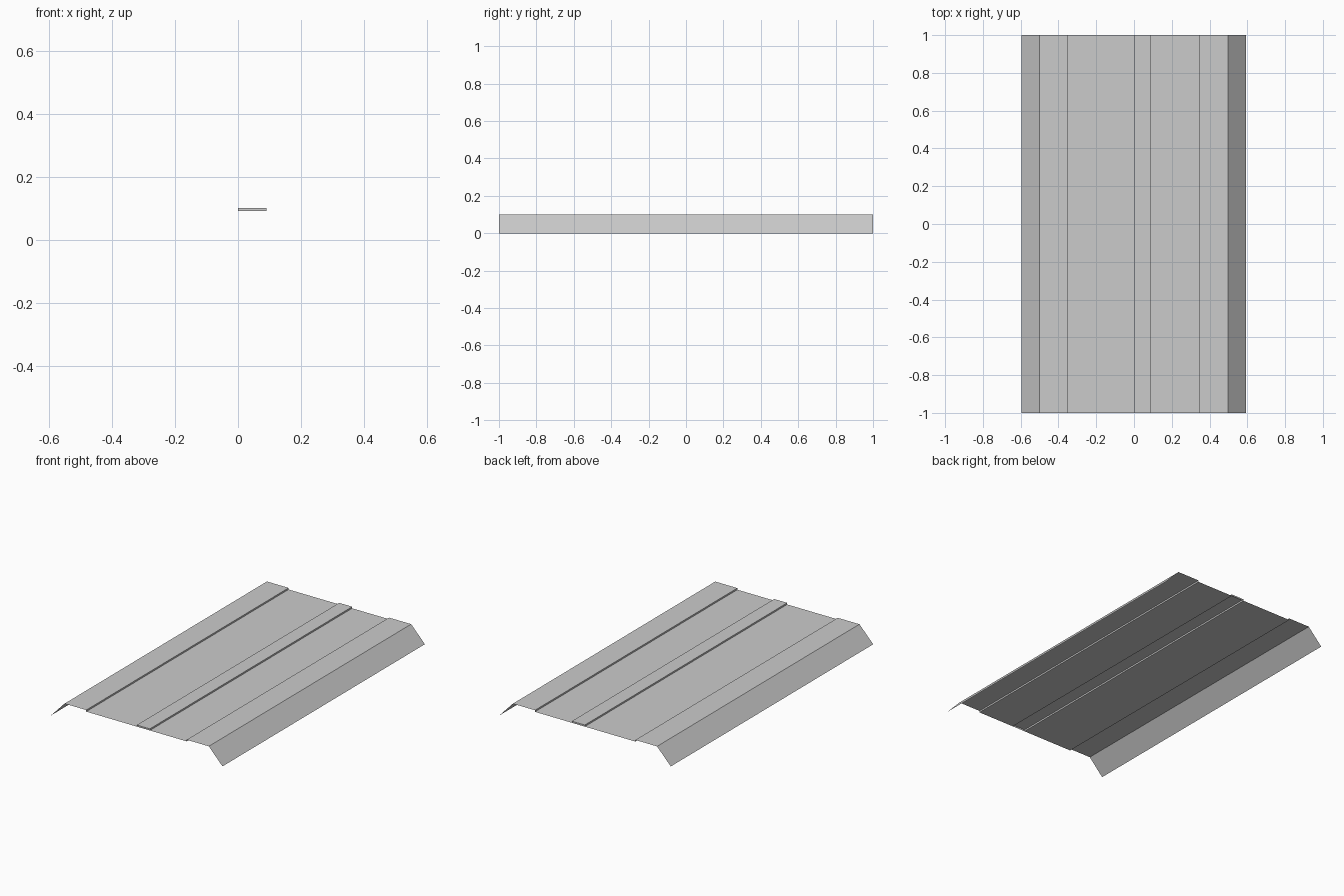
import bpy
import bmesh

if "Cube" in bpy.data.objects:
    bpy.data.objects.remove(bpy.data.objects["Cube"])

HALF_LENGTH = 1.0
TOP, PAN = 0.10, 0.09      # raised and recessed levels
RIB = (0.0, 0.09)          # raised rib, slightly right of the centre


def extruded_sheet(name, profile, capped=False):
    """Sweep an open x-z profile along y as a thin sheet."""
    bm = bmesh.new()
    front = [bm.verts.new((x, -HALF_LENGTH, z)) for x, z in profile]
    back = [bm.verts.new((x, HALF_LENGTH, z)) for x, z in profile]
    for i in range(len(profile) - 1):
        bm.faces.new((front[i], front[i + 1], back[i + 1], back[i]))
    if capped:
        bm.faces.new(front[::-1])
        bm.faces.new(back)
    mesh = bpy.data.meshes.new(name)
    bm.to_mesh(mesh)
    bm.free()
    obj = bpy.data.objects.new(name, mesh)
    bpy.context.collection.objects.link(obj)
    return obj


# Sloped flange, raised margin, step and recessed pan on each side of the rib
left = [(-0.595, 0), (-0.5, TOP), (-0.35, TOP), (-0.35, PAN), (RIB[0], PAN)]
right = [(RIB[1], PAN), (0.345, PAN), (0.345, TOP), (0.498, TOP), (0.593, 0)]
extruded_sheet("left_panel", left)
extruded_sheet("right_panel", right)

# Raised rib with closed ends
extruded_sheet("centre_rib",
               [(RIB[0], PAN), (RIB[0], TOP), (RIB[1], TOP), (RIB[1], PAN)],
               capped=True)
